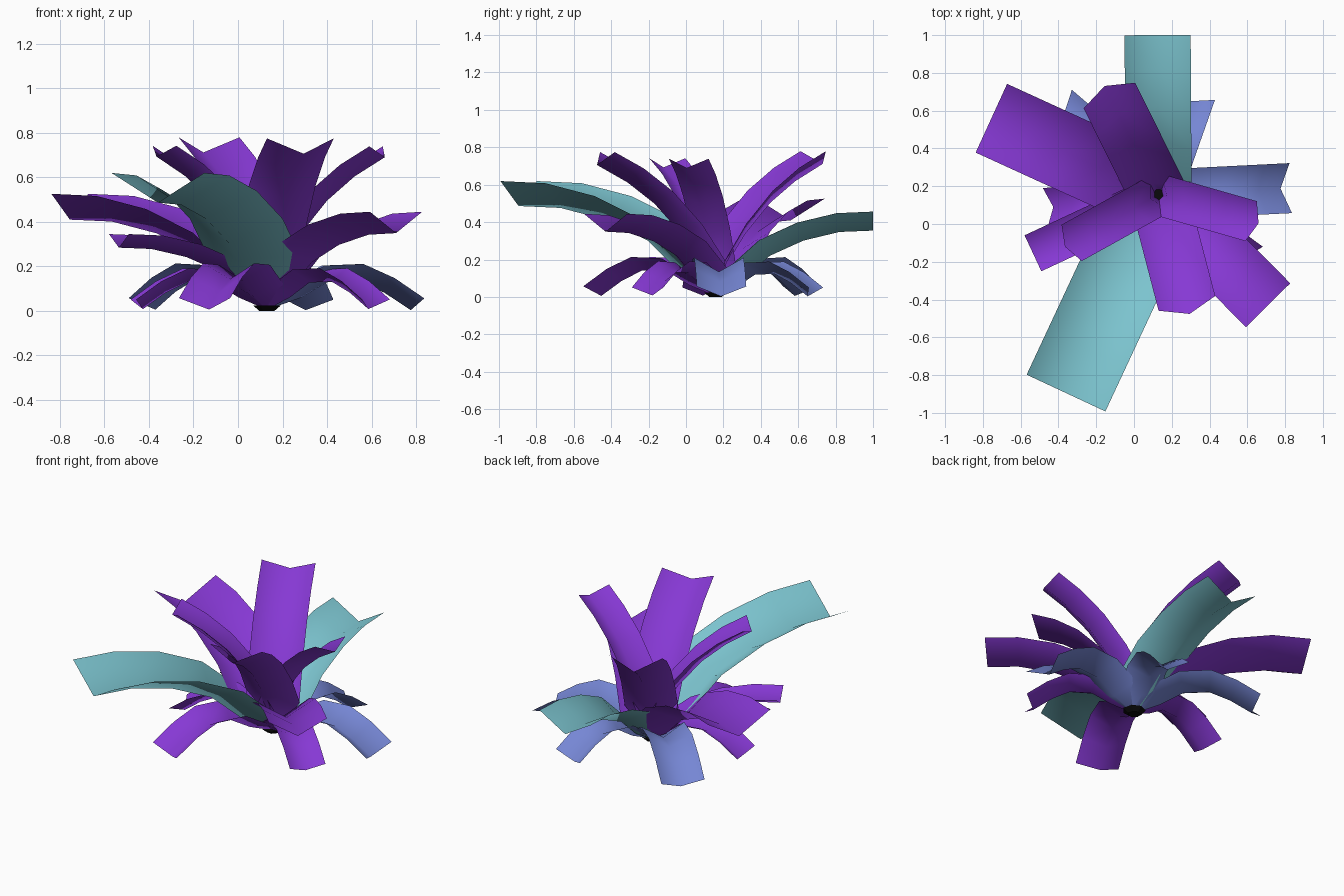
import bpy, bmesh, math
from mathutils import Vector

cube = bpy.data.objects.get("Cube")
if cube:
    bpy.data.objects.remove(cube, do_unlink=True)

HEART = Vector((0.13, 0.155, 0))  # point where all leaves meet


def material(name, rgb):
    m = bpy.data.materials.new(name)
    m.use_nodes = True
    m.diffuse_color = (*rgb, 1)
    bsdf = next(n for n in m.node_tree.nodes if n.type == 'BSDF_PRINCIPLED')
    bsdf.inputs["Base Color"].default_value = (*rgb, 1)
    return m


PURPLE = material("purple", (0.24, 0.04, 0.66))
TEAL = material("teal", (0.20, 0.55, 0.62))
BLUE = material("periwinkle blue", (0.18, 0.24, 0.66))
BLACK = material("black", (0.003, 0.003, 0.003))

# Rim profiles as (reach, height), relative to the leaf's full reach
UPRIGHT = [(0.03, 0.04), (-0.03, 0.33), (0.19, 0.67), (0.46, 0.97), (0.73, 1.18), (1, 1.33)]
ARCHING = [(0.02, 0.03), (0.08, 0.18), (0.28, 0.36), (0.52, 0.47), (0.77, 0.53), (1, 0.54)]
DROOPING = [(0.02, 0.03), (0.15, 0.17), (0.36, 0.29), (0.61, 0.30), (0.81, 0.21), (1, 0.08)]
TIP_SLOPE = {"upright": 40, "arching": 0, "drooping": -45}


def finish(bm, name, mat):
    mesh = bpy.data.meshes.new(name)
    bm.to_mesh(mesh)
    bm.free()
    mesh.materials.append(mat)
    ob = bpy.data.objects.new(name, mesh)
    bpy.context.collection.objects.link(ob)
    return ob


def leaf(name, mat, profile, slope, dx, dy, width, lift=1.0):
    """A folded strip reaching (dx, dy) from the heart, with a sunken midrib."""
    reach = math.hypot(dx, dy)
    out = Vector((dx, dy, 0)).normalized()
    side = Vector((-out.y, out.x, 0))
    pts = [Vector((r * reach, z * reach * lift)) for r, z in profile]
    bm = bmesh.new()
    rows = []
    for i, p in enumerate(pts):
        if i == len(pts) - 1:
            a = math.radians(slope)
            t = Vector((math.cos(a), math.sin(a)))
        else:
            t = (pts[i + 1] - pts[max(i - 1, 0)]).normalized()
        w = width * (0.15 if i == 0 else 1)
        mid = p + Vector((t.y, -t.x)) * w * 0.29
        mid.y = max(mid.y, 0.003)
        row = []
        for q, s in ((p, -0.5), (mid, 0), (p, 0.5)):
            row.append(bm.verts.new(HEART + out * q.x + side * s * w + Vector((0, 0, q.y))))
        rows.append(row)
    for a, b in zip(rows, rows[1:]):
        for k in (0, 1):
            face = bm.faces.new((a[k], b[k], b[k + 1], a[k + 1]))
            face.smooth = True
    bmesh.ops.recalc_face_normals(bm, faces=bm.faces[:])
    bm.normal_update()
    if sum(f.normal.z for f in bm.faces) < 0:
        bmesh.ops.reverse_faces(bm, faces=bm.faces[:])
    finish(bm, name, mat)


def ring(kind, profile, leaves):
    for name, mat, *shape in leaves:
        leaf(f"{kind}_leaf_{name}", mat, profile, TIP_SLOPE[kind], *shape)


# Steep inner leaves
ring("upright", UPRIGHT, [
    ("back", PURPLE, -0.26, 0.525, 0.305),
    ("front", PURPLE, 0.15, -0.575, 0.31, 0.98),
    ("left", PURPLE, 0.49, -0.14, 0.22, 1.09),
    ("right", PURPLE, -0.46, -0.255, 0.22, 1.06),
])

# Broad leaves that arch outward
ring("arching", ARCHING, [
    ("back", TEAL, -0.005, 0.845, 0.35),
    ("front", TEAL, -0.49, -1.05, 0.46, 0.99),
    ("back_right", PURPLE, -0.885, 0.405, 0.40),
    ("front_left", PURPLE, 0.58, -0.585, 0.33),
    ("right", PURPLE, -0.665, -0.31, 0.21, 0.87),
])

# Low leaves whose tips reach the ground
ring("drooping", DROOPING, [
    ("left", BLUE, 0.70, 0.035, 0.265),
    ("back_left", BLUE, 0.19, 0.54, 0.23, 1.1),
    ("back_right", BLUE, -0.54, 0.46, 0.25),
    ("front_left", PURPLE, 0.49, -0.36, 0.21, 1.05),
    ("front_right", PURPLE, -0.28, -0.655, 0.25),
    ("right", PURPLE, -0.60, -0.07, 0.21, 1.05),
])

# Dark root at the heart
bm = bmesh.new()
bmesh.ops.create_cone(bm, cap_ends=True, segments=7, radius1=0.035, radius2=0.065, depth=0.025)
bmesh.ops.translate(bm, verts=bm.verts[:], vec=HEART + Vector((0, 0, 0.0125)))
finish(bm, "root", BLACK)
